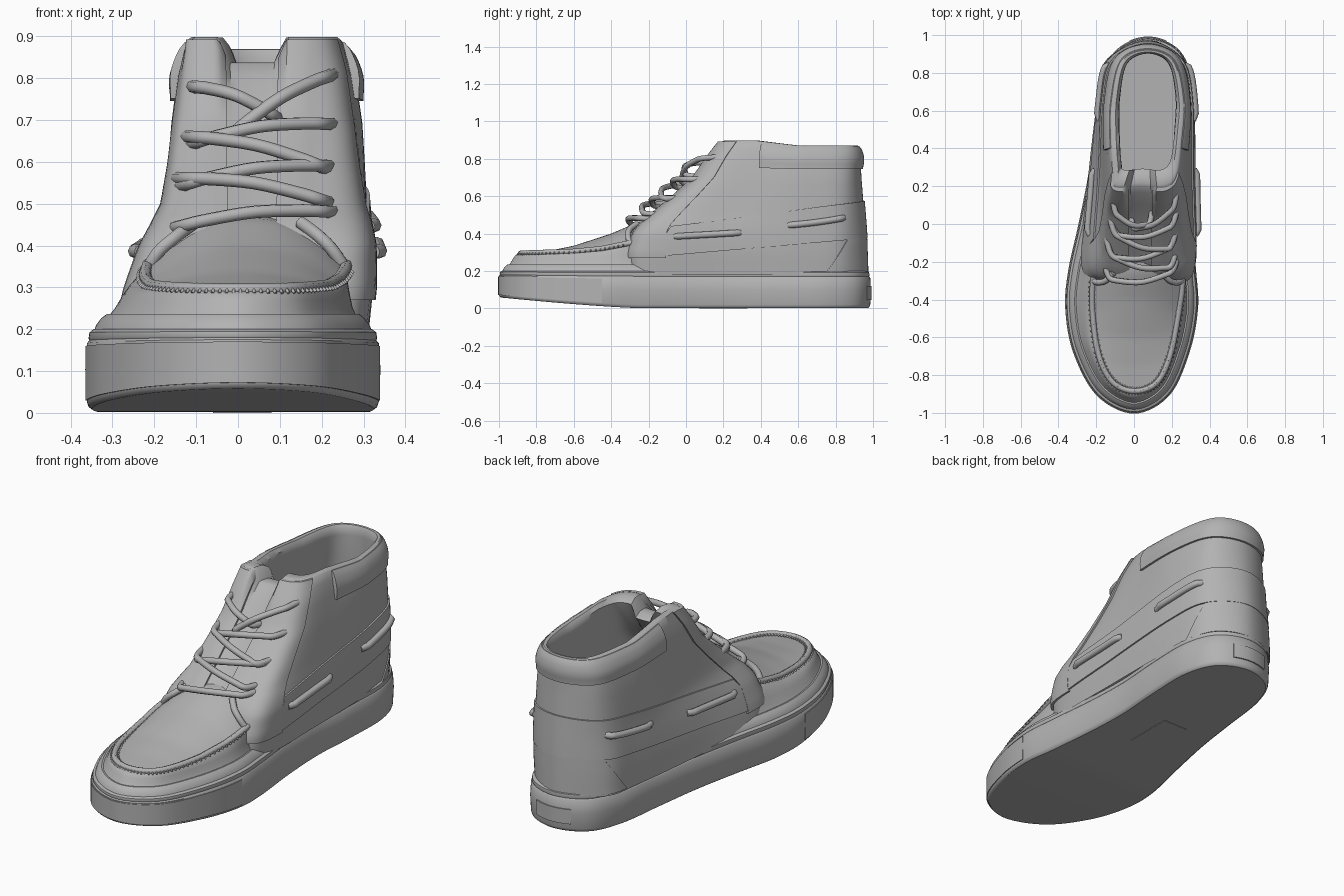
import bpy, bmesh, math
from mathutils import Vector

cube = bpy.data.objects.get("Cube")
if cube:
    bpy.data.objects.remove(cube, do_unlink=True)

grey = bpy.data.materials.new("plain_grey")
grey.use_nodes = True
colour = (0.45, 0.45, 0.45, 1)
grey.diffuse_color = colour
shader = next(n for n in grey.node_tree.nodes if n.type == 'BSDF_PRINCIPLED')
shader.inputs["Base Color"].default_value = colour
shader.inputs["Roughness"].default_value = 0.8


# ---- helpers ----
def interp(table, x):
    """Piecewise linear lookup; each row is (key, value, ...)."""
    if x <= table[0][0]:
        return table[0][1:]
    for a, b in zip(table, table[1:]):
        if x <= b[0]:
            t = (x - a[0]) / (b[0] - a[0])
            return [p + (q - p) * t for p, q in zip(a[1:], b[1:])]
    return table[-1][1:]


def spline(pts, u, closed):
    """Smooth curve through pts, u counted in control points."""
    n = len(pts)
    i = math.floor(u) if closed else min(int(u), n - 2)
    t = u - i
    pick = lambda k: Vector(pts[k % n] if closed else pts[max(0, min(n - 1, k))])
    a, b, c, d = (pick(i + k) for k in (-1, 0, 1, 2))
    return 0.5 * (2 * b + (c - a) * t + (2 * a - 5 * b + 4 * c - d) * t * t
                  + (3 * b - a - 3 * c + d) * t ** 3)


def sample(pts, k, closed=False):
    n = len(pts) * k if closed else (len(pts) - 1) * k + 1
    return [spline(pts, i / k, closed) for i in range(n)]


def loft(name, rows, closed=False, cap_last=False):
    bm = bmesh.new()
    grid = [[bm.verts.new(p) for p in row] for row in rows]
    n = len(rows[0])
    for a, b in zip(grid, grid[1:]):
        for j in range(n if closed else n - 1):
            k = (j + 1) % n
            bm.faces.new((a[j], a[k], b[k], b[j]))
    if cap_last:
        bm.faces.new(grid[-1])
    bmesh.ops.remove_doubles(bm, verts=bm.verts, dist=0.0004)
    bmesh.ops.recalc_face_normals(bm, faces=bm.faces)
    mesh = bpy.data.meshes.new(name)
    bm.to_mesh(mesh)
    bm.free()
    obj = bpy.data.objects.new(name, mesh)
    bpy.context.collection.objects.link(obj)
    mesh.materials.append(grey)
    bpy.ops.object.select_all(action='DESELECT')
    obj.select_set(True)
    bpy.context.view_layer.objects.active = obj
    bpy.ops.object.shade_smooth_by_angle(angle=math.radians(42))


def tube(name, paths, radius):
    data = bpy.data.curves.new(name, 'CURVE')
    data.dimensions = '3D'
    data.bevel_depth = radius
    data.bevel_resolution = 2
    data.use_fill_caps = True
    for path in paths:
        s = data.splines.new('POLY')
        s.points.add(len(path) - 1)
        for p, q in zip(s.points, path):
            p.co = (*q, 1)
    data.materials.append(grey)
    bpy.context.collection.objects.link(bpy.data.objects.new(name, data))


def patch(name, point, ns, nt, thick):
    """Raised panel whose border dives into the wall beneath it."""
    ss = [0] + [i / ns for i in range(ns + 1)] + [1]
    ts = [0] + [i / nt for i in range(nt + 1)] + [1]
    edge = lambda i, arr: i in (0, len(arr) - 1)
    loft(name, [[point(s, t, -0.015 if edge(i, ss) or edge(j, ts) else thick)
                 for j, t in enumerate(ts)] for i, s in enumerate(ss)])


# ---- sole ----
toe_line = [(-.29, 0), (-.345, -.25), (-.36, -.45), (-.318, -.68), (-.195, -.905), (0, -1),
            (.185, -.905), (.29, -.68), (.335, -.45), (.325, -.25), (.3, 0)]
heel_line = [(.29, .25), (.305, .5), (.305, .75), (.235, .92), (.075, .985),
             (-.09, .92), (-.17, .75), (-.205, .5), (-.24, .25)]
K = 8
outline = sample(toe_line + heel_line, K, True)


def inset(d):
    n = len(outline)
    out = []
    for i, p in enumerate(outline):
        t = (outline[(i + 1) % n] - outline[i - 1]).normalized()
        out.append(p - d * Vector((t.y, -t.x)))
    return out


def sole_z(y, z):
    lift = 0.058 * max(0, (-.25 - y) / .75) ** 1.3
    return z + lift * (1 - z / .2)


sole_rows = [(.002, .012), (.008, .004), (.02, 0), (.1, -.004), (.165, 0), (.172, .006),
             (.177, .004), (.192, .006), (.2, .016), (.2, .06)]
rings = [[(p.x, p.y, sole_z(p.y, z)) for p in inset(d)] for z, d in sole_rows]
loft("sole", rings, True, True)
TOE, HALF = 5 * K, len(outline) // 2
loft("sole_bottom", [[rings[0][TOE - j], rings[0][(TOE + j) % len(outline)]]
                     for j in range(HALF + 1)])
sx, sy = .07, .13
loft("sole_plate", [[(x + .01, y + .2, z) for x, y in ((-sx, -sy), (sx, -sy), (sx, sy), (-sx, sy))]
                    for z in (.004, 0)], True, True)


def sole_wall(u, z, off):
    a, b = (spline(toe_line + heel_line, u + e, True) for e in (-.01, .01))
    t = (b - a).normalized()
    p = (a + b) / 2 + off * Vector((t.y, -t.x))
    return Vector((p.x, p.y, sole_z(p.y, z)))


patch("heel_tab", lambda s, t, o: sole_wall(14.45 + 1.1 * s, .045 + .075 * t, o), 10, 2, .008)
patch("toe_bumper", lambda s, t, o: sole_wall(2 + 6 * s, .02 + .138 * t, o), 48, 3, .004)

# ---- toe sides, seam and top ----
seam_line = [(-.17, 0), (-.215, -.28), (-.218, -.48), (-.185, -.7), (-.11, -.84), (.005, -.885),
             (.12, -.84), (.19, -.7), (.235, -.48), (.258, -.28), (.24, 0)]
seam_height = [(-.9, .29), (-.6, .3), (-.45, .315), (-.28, .35), (0, .4)]
top_height = [(-.9, .285), (-.75, .305), (-.6, .335), (-.4, .4), (-.25, .465), (0, .5)]
seam = [Vector((p.x, p.y, interp(seam_height, p.y)[0])) for p in sample(seam_line, K)]
N = len(seam)


def toe_row(d, z):
    return [Vector((p.x, p.y, z)) for p in inset(d)[:N]]


rows = [toe_row(*r) for r in ((.015, .19), (.022, .21), (.034, .226), (.047, .236), (.055, .235))]
base = toe_row(.059, .236)
for t in (.1, .3, .5, .7, .85, 1):
    bulge = Vector((0, 0, .02 * math.sin(math.pi * t)))
    rows.append([a.lerp(b, t) + bulge for a, b in zip(base, seam)])
loft("toe_sides", rows)

plug = []
for i in range(N // 2 + 1):
    a, b = seam[i], seam[N - 1 - i]
    rise = interp(top_height, (a.y + b.y) / 2)[0] - a.z
    plug.append([a.lerp(b, j / 16) + Vector((0, 0, rise * (1 - abs(j / 8 - 1) ** 2.2)))
                 for j in range(17)])
loft("toe_top", plug)
ridge = seam[8:N - 8]
tube("toe_seam_ridge", [[p + Vector((0, 0, .004)) for p in ridge]], .015)
stitches = []
for a, b in zip(ridge[1:-2], ridge[2:-1]):
    side = (b - a).cross(Vector((0, 0, 1))).normalized() * .02
    up = Vector((0, 0, .016))
    stitches.append([a + side - up * .3, a + up, b - side + up * .1])
tube("toe_stitches", stitches, .004)
tails = [[(-.215, -.3, .345), (-.19, -.31, .385), (-.15, -.3, .42), (-.11, -.26, .45)],
         [(.255, -.3, .345), (.225, -.31, .39), (.19, -.3, .425), (.15, -.26, .455)]]
tube("toe_seam_tails", [sample(t, 5) for t in tails], .016)

# ---- ankle: height, front y, front left and right x, heel left and right x, back y ----
ankle = [(.18, -.33, -.3, .315, -.195, .3, .97),
         (.3, -.33, -.275, .328, -.19, .308, .966),
         (.4, -.3, -.24, .328, -.18, .308, .962),
         (.45, -.26, -.213, .318, -.172, .306, .958),
         (.5, -.2, -.188, .303, -.167, .304, .954),
         (.6, -.08, -.172, .288, -.16, .3, .946),
         (.7, .03, -.162, .278, -.152, .294, .938),
         (.8, .11, -.147, .264, -.138, .278, .933),
         (.865, .17, -.129, .245, -.12, .264, .925)]
MID = .035


def wall(u, z, off=0.0):
    yf, xl, xr, hl, hr, yb = interp(ankle, z)

    def half(x, h, s):
        yc = yf + .09
        return [(MID + s * .13, yf + .024), (x - s * .018, yc), ((x + h) / 2, (yc + .65) / 2),
                (h, .65), (h - s * .052, .865)]
    pts = ([(MID, yf + .03)] + half(xr, hr, 1) + [(.072, yb)] + half(xl, hl, -1)[::-1])
    a, b = spline(pts, u - .01, True), spline(pts, u + .01, True)
    t = (b - a).normalized()
    p = (a + b) / 2 + off * Vector((t.y, -t.x))
    # the rim rises towards the front and dips at the tongue
    front = max(0, min(1, (.6 - p.y) / .25))
    tongue = max(0, min(1, (.08 - abs(p.x - MID)) / .025)) if p.y < .45 else 0
    return Vector((p.x, p.y, z + max(0, z - .7) / .165 * (.028 * front - .06 * tongue)))


def ankle_ring(z, kx=1, ky=1, dz=0):
    """Horizontal ring, scaled towards the opening for the lining."""
    ring = []
    for i in range(96):
        p = wall(i / 8, z)
        ring.append((.08 + (p.x - .08) * kx, .78 + (p.y - .78) * ky, p.z + dz))
    return ring


rings = [ankle_ring(.18 + .685 * i / 20) for i in range(21)]
rings += [ankle_ring(.865, *r) for r in ((.96, .97, .005), (.86, .9, .004), (.78, .84, -.015))]
rings += [ankle_ring(z, k, m) for z, k, m in ((.82, .72, .81), (.7, .73, .8), (.5, .78, .8),
                                              (.32, .8, .8), (.27, .76, .78))]
loft("ankle_and_lining", rings, True, True)


# ---- raised panels on the ankle ----
def band(s, t, off):
    u = 2.3 + 7.4 * s
    y = wall(u, .4).y
    low = .28 + .09 * (y + .1)
    return wall(u, low + (.165 + .035 * y) * t, off)


def heel_counter(s, t, off):
    spread = 1.65 - .65 * t
    return wall(6 + spread * (2 * s - 1), .19 + .185 * t, off)


def collar(s, t, off):
    z = .745 + .12 * t
    puff = .016 * math.sin(math.pi * min(1, max(.08, t))) ** .6
    return wall(2.95 + .2 * t * (2 * s - 1) + 6.1 * s, z, off + (puff if off > 0 else 0))


patch("side_band", band, 72, 4, .008)
patch("heel_counter", heel_counter, 24, 4, .006)
patch("padded_collar", collar, 60, 8, .004)
for name, mirror in (("left", False), ("right", True)):
    def eyestay(s, t, off):
        u = .46 + (1.9 - .28 * t) * s
        return wall(12 - u if mirror else u, .27 + .595 * t, off * (1 - .6 * s))
    patch(name + "_eyestay", eyestay, 22, 26, .022)
    # laces threaded through the side band
    runs = []
    for u0, u1, z0, z1 in ((2.42, 3.15, .385, .405), (3.72, 4.85, .445, .485)):
        run = []
        for i in range(13):
            t = i / 12
            u = u0 + (u1 - u0) * t
            out = .016 if 0 < i < 12 else 0
            run.append(wall(12 - u if mirror else u, z0 + (z1 - z0) * t, out))
        runs.append(run)
    tube(name + "_side_lace", runs, .017)

# ---- front laces ----
crossings = [(-.16, .44, .235, .48), (-.15, .56, .225, .5), (-.145, .54, .225, .59),
             (-.13, .66, .22, .58), (-.12, .64, .23, .69), (-.115, .78, .1, .7),
             (-.02, .66, .23, .81)]
paths = []
for n, (x0, z0, x1, z1) in enumerate(crossings):
    path = []
    for t in (0, .07, .2, .5, .8, .93, 1):
        x, z = x0 + (x1 - x0) * t, z0 + (z1 - z0) * t
        depth = -.015 + .075 * math.sin(math.pi * t) ** .6 + .008 * (n % 2)
        if t in (0, 1):
            depth = -.07
        path.append((x, interp(ankle, z)[0] - depth, z + .02 * math.sin(math.pi * t)))
    paths.append(sample(path, 5))
tube("front_laces", paths, .0155)
